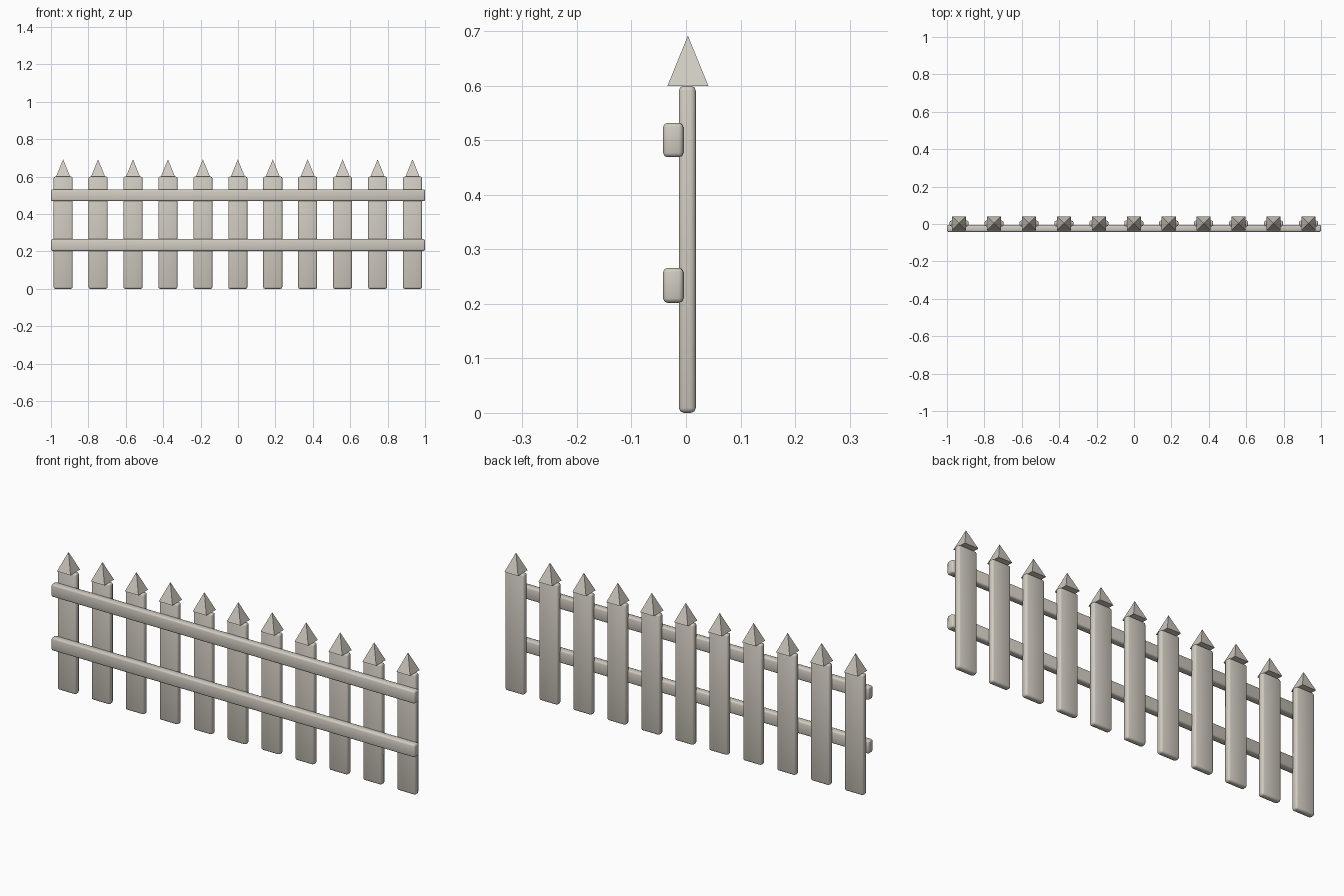
import bpy, bmesh, math

if "Cube" in bpy.data.objects:
    bpy.data.objects.remove(bpy.data.objects["Cube"])

wood = bpy.data.materials.new("pale_weathered_wood")
wood.diffuse_color = (0.64, 0.60, 0.53, 1)
wood.use_nodes = True
wood.node_tree.nodes["Principled BSDF"].inputs["Base Color"].default_value = wood.diffuse_color


def finish(name, bm, smooth):
    bmesh.ops.recalc_face_normals(bm, faces=bm.faces)
    for f in bm.faces:
        f.smooth = smooth
    me = bpy.data.meshes.new(name)
    bm.to_mesh(me)
    bm.free()
    me.materials.append(wood)
    ob = bpy.data.objects.new(name, me)
    bpy.context.collection.objects.link(ob)
    return ob


def soft_box(name, x, y, z, bevel):
    # box given by (min, max) ranges, with softened edges
    bm = bmesh.new()
    bmesh.ops.create_cube(bm, size=1)
    for v in bm.verts:
        for i, (lo, hi) in enumerate((x, y, z)):
            v.co[i] = lo if v.co[i] < 0 else hi
    bmesh.ops.bevel(bm, geom=bm.edges[:], offset=bevel, segments=2,
                    profile=0.5, affect='EDGES')
    return finish(name, bm, True)


def spike(name, cx, cy, z0, z1, half):
    # four-sided pyramid aligned to the axes
    bm = bmesh.new()
    base = [bm.verts.new((cx + sx * half, cy + sy * half, z0))
            for sx, sy in ((-1, -1), (1, -1), (1, 1), (-1, 1))]
    top = bm.verts.new((cx, cy, z1))
    bm.faces.new(base[::-1])
    for i in range(4):
        bm.faces.new((base[i], base[(i + 1) % 4], top))
    return finish(name, bm, False)


# pickets with pointed tips
for i in range(11):
    cx = -0.935 + i * 0.1868
    soft_box(f"picket_{i + 1}", (cx - 0.051, cx + 0.051),
             (-0.013, 0.018), (0.0, 0.60), 0.009)
    spike(f"picket_tip_{i + 1}", cx, 0.0035, 0.60, 0.692, 0.0375)

# horizontal rails on the front
soft_box("lower_rail", (-1, 1), (-0.042, -0.005), (0.202, 0.266), 0.008)
soft_box("upper_rail", (-1, 1), (-0.042, -0.005), (0.469, 0.532), 0.008)
